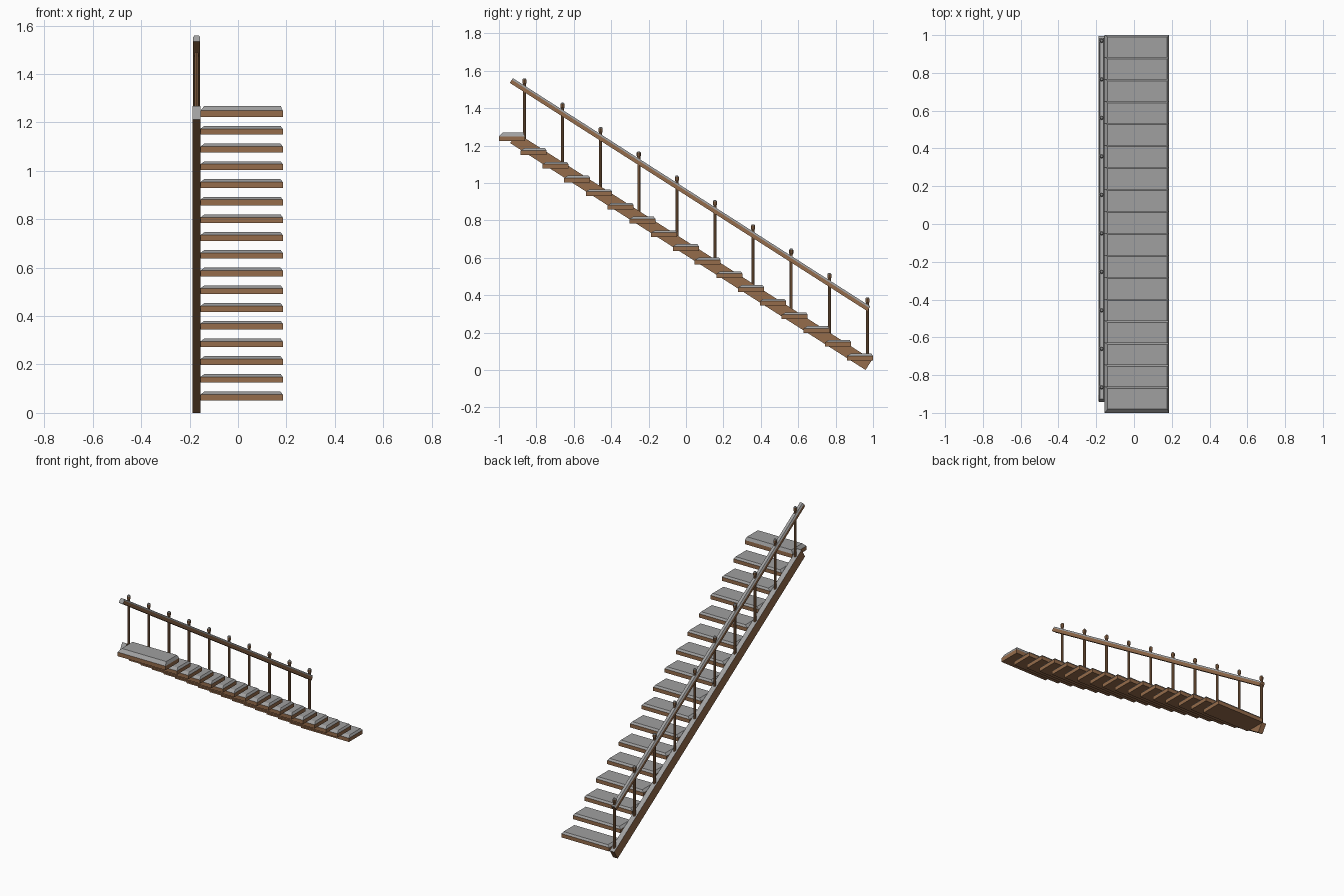
import bpy, bmesh, math
from mathutils import Vector

cube = bpy.data.objects.get("Cube")
if cube:
    bpy.data.objects.remove(cube, do_unlink=True)


def material(name, rgb):
    m = bpy.data.materials.new(name)
    m.use_nodes = True
    m.diffuse_color = (*rgb, 1)
    m.node_tree.nodes["Principled BSDF"].inputs["Base Color"].default_value = (*rgb, 1)
    return m


BROWN = material("brown wood", (0.30, 0.15, 0.07))
GREY = material("grey top", (0.35, 0.35, 0.35))


def finish(name, bm):
    """Upward faces are grey, all others brown."""
    bmesh.ops.recalc_face_normals(bm, faces=bm.faces)
    for f in bm.faces:
        f.material_index = int(f.normal.z > 0.3)
    me = bpy.data.meshes.new(name)
    bm.to_mesh(me)
    bm.free()
    me.materials.append(BROWN)
    me.materials.append(GREY)
    ob = bpy.data.objects.new(name, me)
    bpy.context.collection.objects.link(ob)
    return ob


def loft(bm, rings):
    """Closed solid through rings of equal point count."""
    loops = [[bm.verts.new(p) for p in r] for r in rings]
    n = len(loops[0])
    for a, b in zip(loops, loops[1:]):
        for i in range(n):
            j = (i + 1) % n
            bm.faces.new((a[i], a[j], b[j], b[i]))
    bm.faces.new(loops[0])
    bm.faces.new(loops[-1])


def rect(x0, x1, y0, y1, z):
    return [(x0, y0, z), (x1, y0, z), (x1, y1, z), (x0, y1, z)]


# Treads: brown plank with a grey chamfered top
X0, X1 = -0.155, 0.185
for i in range(17):
    y, z = -1 + 0.1163 * i, 1.223 - 0.0732 * i
    top = i == 0
    h, cap = (0.026, 0.02) if top else (0.024, 0.012)
    bm = bmesh.new()
    loft(bm, [rect(X0, X1, y, y + 0.139, z),
              rect(X0, X1, y, y + 0.139, z + h),
              rect(X0 + 0.016, X1 - 0.009, y + 0.02, y + 0.13, z + h + cap)])
    finish("tread_%02d" % (i + 1), bm)

# Sloping beams along the side: direction and upward normal in the yz plane
ALONG = Vector((0, 1.9, -1.213)).normalized()
UP = Vector((0, -ALONG.z, ALONG.y))


def beam(name, start, length, profile):
    bm = bmesh.new()
    base = [Vector(start) + Vector((x, 0, 0)) + UP * u for x, u in profile]
    loft(bm, [base, [p + ALONG * length for p in base]])
    return finish(name, bm)


beam("stringer", (-0.171, -0.94, 1.213), 2.254,
     [(-0.016, 0), (0.016, 0), (0.016, 0.065), (-0.016, 0.065)])
beam("handrail", (-0.171, -0.942, 1.535), 2.268,
     [(-0.015, 0), (0.015, 0), (0.015, 0.02), (0.009, 0.03), (-0.009, 0.03), (-0.015, 0.02)])

# Railing posts with small rounded tips
for i in range(10):
    y = -0.864 + 0.2038 * i
    tip = 1.559 - 0.1301 * i
    rings = [(tip - 0.36, 0.008), (tip - 0.03, 0.008), (tip - 0.024, 0.011),
             (tip - 0.007, 0.011), (tip, 0.006)]
    bm = bmesh.new()
    loft(bm, [[(-0.171 + r * math.cos(a * math.pi / 4), y + r * math.sin(a * math.pi / 4), z)
               for a in range(8)] for z, r in rings])
    finish("post_%02d" % (i + 1), bm)
